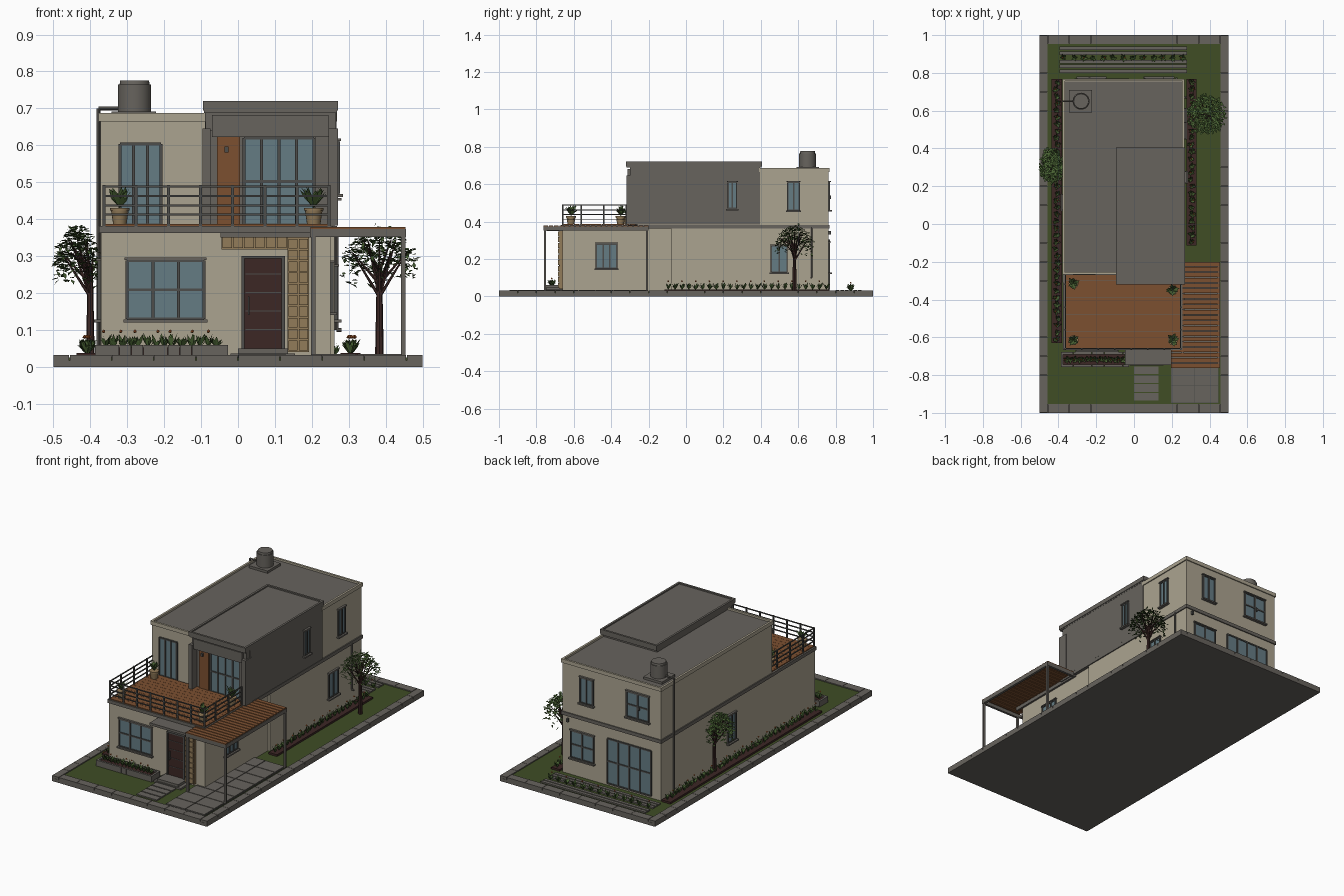
import bpy
import bmesh
import math
import random
from mathutils import Matrix, Vector

random.seed(4)
default_cube = bpy.data.objects.get("Cube")
if default_cube:
    bpy.data.objects.remove(default_cube, do_unlink=True)


def material(name, red, green, blue):
    mat = bpy.data.materials.new(name)
    mat.use_nodes = True
    mat.diffuse_color = (red, green, blue, 1)
    shader = next(n for n in mat.node_tree.nodes if n.type == "BSDF_PRINCIPLED")
    shader.inputs["Base Color"].default_value = (red, green, blue, 1)
    shader.inputs["Roughness"].default_value = .8
    return mat


plaster = material("beige plaster", .41, .37, .28)
concrete = material("grey concrete", .135, .125, .11)
metal = material("dark grey metal", .075, .075, .07)
glass = material("blue glass", .13, .2, .23)
wood = material("orange wood", .2, .08, .03)
grass = material("grass green", .05, .075, .018)
leaf = material("leaf green", .07, .13, .035)
dark_wood = material("dark brown", .045, .02, .018)
stone = material("tan stone", .29, .2, .1)
petal = material("orange petal", .5, .13, .03)


def finish(name, bm, mat, smooth=False):
    mesh = bpy.data.meshes.new(name)
    bm.to_mesh(mesh)
    bm.free()
    mesh.materials.append(mat)
    obj = bpy.data.objects.new(name, mesh)
    bpy.context.scene.collection.objects.link(obj)
    if smooth:
        bpy.ops.object.select_all(action="DESELECT")
        obj.select_set(True)
        bpy.context.view_layer.objects.active = obj
        bpy.ops.object.shade_smooth_by_angle(angle=math.radians(40))
    return obj


def boxes(name, mat, *bounds):
    """Each bound is x0, x1, y0, y1, z0, z1."""
    bm = bmesh.new()
    for a, b, c, d, e, f in bounds:
        place = Matrix.Translation(((a + b) / 2, (c + d) / 2, (e + f) / 2))
        size = Matrix.Diagonal((abs(b - a), abs(d - c), f - e, 1))
        bmesh.ops.create_cube(bm, size=1, matrix=place @ size)
    return finish(name, bm, mat)


def rod(bm, start, end, r1, r2, sides=8):
    start, end = Vector(start), Vector(end)
    turn = (end - start).to_track_quat("Z", "Y").to_matrix().to_4x4()
    bmesh.ops.create_cone(bm, cap_ends=True, segments=sides, radius1=r1, radius2=r2,
                          depth=(end - start).length,
                          matrix=Matrix.Translation((start + end) / 2) @ turn)


def steps(start, end, count):
    return [start + (end - start) * i / (count - 1) for i in range(count)]


def on_wall(side, plane, u0, u1, z0, z1, depth):
    out = plane + depth * (1 if side in ("right", "back") else -1)
    if side in ("front", "back"):
        return (u0, u1, min(plane, out), max(plane, out), z0, z1)
    return (min(plane, out), max(plane, out), u0, u1, z0, z1)


def window(name, side, plane, u0, u1, z0, z1, cols=2, rows=1, sill=True):
    boxes(name + "_glass", glass, on_wall(side, plane, u0, u1, z0, z1, .004))
    w = .004
    bars = [on_wall(side, plane, u - w, u + w, z0, z1, .009) for u in steps(u0, u1, cols + 1)]
    bars += [on_wall(side, plane, u0, u1, z - w, z + w, .008) for z in steps(z0, z1, rows + 1)]
    boxes(name + "_frame", metal, *bars)
    if sill:
        boxes(name + "_sill", concrete,
              on_wall(side, plane, u0 - .01, u1 + .01, z0 - .01, z0 - .002, .018),
              on_wall(side, plane, u0 - .007, u1 + .007, z1 + .002, z1 + .008, .012))


# Plot: slab, lawn and kerb blocks
boxes("plot_slab", concrete, (-.5, .5, -1, 1, 0, .018))
boxes("lawn", grass, (-.46, .46, -.955, .955, .018, .026))
kerb = []
for i in range(20):
    y = -1 + i * .1
    kerb += [(s * .5, s * .458, y + .001, y + .099, .018, .032) for s in (-1, 1)]
for i in range(8):
    x = -.456 + i * .114
    kerb += [(x + .001, x + .113, s, s * .953, .018, .032) for s in (-1, 1)]
boxes("kerb_blocks", concrete, *kerb)

# Paving: driveway, path, porch and rear strips
boxes("driveway_base", metal, (.195, .447, -.947, -.2, .02, .03))
boxes("driveway_pavers", concrete, *[
    (x, x + .121, -.945 + i * .093, -.856 + i * .093, .02, .035)
    for x in (.198, .323) for i in range(8)])
boxes("path_slabs", concrete, *[(0, .13, y, y + .04, .02, .033) for y in steps(-.935, -.795, 4)])
boxes("porch_step", concrete, (0, .135, -.745, -.65, .02, .05), (-.02, .155, -.75, -.65, .02, .036))
boxes("rear_strips", concrete, *[(-.395, .28, y, y + .019, .02, .034)
                                 for y in (.8, .825, .85, .895, .92)])

# House volumes
boxes("ground_floor", plaster, (-.37, .25, -.66, 0, .02, .365), (-.372, .262, -.08, .762, .02, .365))
boxes("floor_band", concrete, (-.376, .256, -.667, -.05, .362, .382),
      (-.378, .268, -.31, .768, .362, .382))
boxes("upper_floor", plaster, (-.372, .262, -.262, .762, .38, .672))
boxes("main_roof", concrete, (-.365, .255, -.255, .755, .66, .677))
boxes("parapet", plaster, (-.378, -.366, -.268, .768, .665, .687), (.256, .268, .39, .768, .665, .687),
      (-.378, .268, .756, .768, .665, .687), (-.378, -.08, -.268, -.256, .665, .687))
boxes("grey_volume", concrete, (-.09, .267, -.27, .395, .383, .69))
boxes("grey_fins", concrete, (-.096, -.074, -.318, -.26, .383, .645), (.245, .271, -.318, -.26, .383, .645),
      (.208, .246, -.29, -.26, .383, .64))
boxes("grey_header", concrete, (-.07, .245, -.312, -.26, .622, .682), (-.088, .264, -.3, -.26, .64, .69))
boxes("grey_roof", concrete, (-.092, .268, -.317, .403, .688, .713),
      (-.095, -.083, -.32, .406, .695, .72), (.259, .271, -.32, .406, .695, .72),
      (-.095, .271, -.32, -.308, .695, .72), (-.095, .271, .394, .406, .695, .72))

# Openings
window("front_window", "front", -.66, -.3, -.092, .13, .288, 3, 2)
window("balcony_window", "front", -.262, -.32, -.208, .385, .604, 3, 1, False)
window("balcony_door", "front", -.27, .016, .206, .385, .62, 4, 2, False)
window("side_window_front", "right", .25, -.48, -.37, .15, .28, 3)
window("side_window_rear", "right", .262, .457, .54, .13, .27)
window("upper_side_slit", "right", .267, .225, .27, .47, .61)
window("upper_side_window", "right", .262, .545, .605, .46, .61)
window("upper_rear_window_a", "back", .762, .065, .145, .465, .61)
window("upper_rear_window_b", "back", .762, -.295, -.155, .465, .61, 2, 2)
window("rear_window", "back", .762, .06, .205, .13, .285, 2, 2)
window("rear_door", "back", .762, -.31, -.03, .04, .3, 4, 2, False)
window("left_window", "left", -.372, .08, .15, .13, .285)
boxes("wood_panel", wood, (-.057, .006, -.279, -.265, .383, .622))
boxes("panel_lamp", metal, (-.036, -.026, -.292, -.275, .58, .597))
boxes("rear_lamp", metal, (-.24, -.23, .76, .775, .52, .54), (.22, .23, .76, .775, .33, .35))

# Front door with grooves, frame and handle
boxes("front_door", dark_wood, (.018, .118, -.668, -.65, .05, .294))
boxes("door_trim", metal, (.009, .018, -.673, -.65, .05, .3), (.118, .127, -.673, -.65, .05, .3),
      (.01, .126, -.673, -.65, .293, .301), (.027, .031, -.68, -.66, .14, .19),
      *[(.02, .116, -.67, -.66, z, z + .003) for z in steps(.1, .25, 4)])

# Stone cladding and canopy
boxes("cladding_back", stone, (.134, .192, -.676, -.65, .04, .352), (-.045, .134, -.668, -.65, .318, .352))
tiles = [(x, x + .024, -.684, -.67, z, z + .027) for x in (.137, .165) for z in steps(.045, .32, 10)]
tiles += [(x, x + .026, -.673, -.66, .322, .35) for x in steps(-.042, .105, 6)]
boxes("cladding_tiles", stone, *tiles)
boxes("porch_canopy", concrete, (-.047, .2, -.747, -.65, .35, .364))

# Balcony deck and railing
boxes("deck_boards", wood, *[(-.366, .248, y, y + .029, .38, .387) for y in steps(-.66, -.3, 13)])
rails = []
for z in (.41, .435, .46, .486):
    rails += [(-.366, .25, -.663, -.657, z, z + .005),
              (-.366, -.36, -.66, -.27, z, z + .005), (.244, .25, -.66, -.31, z, z + .005)]
posts = [(x, -.66) for x in steps(-.363, .247, 8)]
posts += [(x, y) for x in (-.363, .247) for y in steps(-.56, -.32, 3)]
rails += [(x - .004, x + .004, y - .004, y + .004, .38, .492) for x, y in posts]
boxes("balcony_railing", metal, *rails)

# Pergola
boxes("pergola_frame", concrete, (.195, .455, -.762, -.748, .352, .374), (.441, .455, -.762, -.2, .352, .374),
      (.252, .455, -.214, -.2, .352, .374), (.251, .262, -.7, -.2, .352, .374),
      *[(x - .006, x + .006, y - .006, y + .006, .03, .36)
        for x, y in ((.204, -.754), (.448, -.754), (.448, -.208))])
slats = [(.256 if y > -.675 else .196, .453, y, y + .0235, .372, .379) for y in steps(-.762, -.224, 20)]
boxes("pergola_slats", wood, *slats)

# Water tank and pipes
boxes("tank_plinth", concrete, (-.343, -.222, .59, .71, .67, .691))
bm = bmesh.new()
rod(bm, (-.28, .65, .69), (-.28, .65, .765), .045, .045, 28)
rod(bm, (-.28, .65, .763), (-.28, .65, .776), .041, .039, 28)
finish("water_tank", bm, concrete, True)
bm = bmesh.new()
for points in (((-.3, .65, .7), (-.378, .65, .7), (-.378, .65, .03)), ((.267, .67, .37), (.267, .67, .1), (.28, .67, .1))):
    for p, q in zip(points, points[1:]):
        rod(bm, p, q, .005, .005)
finish("drain_pipes", bm, concrete, True)

# Planting beds
boxes("bed_edging", dark_wood, (-.437, -.38, -.63, .768, .02, .037), (.278, .332, -.115, .768, .02, .037),
      (-.375, -.05, -.748, -.688, .02, .052))
blocks = [(x + .001, x + .033, y, y + .012, .02, .06) for y in (-.757, -.69) for x in steps(-.388, -.06, 11)]
blocks += [(x, x + .012, -.75, -.685, .02, .06) for x in (-.387, -.04)]
boxes("bed_blocks", concrete, *blocks)

greens, flowers = bmesh.new(), bmesh.new()


def blade(bm, base, tip, width):
    """A pointed leaf made of one diamond face."""
    base, tip = Vector(base), Vector(tip)
    side = (tip - base).cross(Vector((random.uniform(-.3, .3), .2, 1))).normalized() * width
    mid = base.lerp(tip, .55) + Vector((0, 0, width * .4))
    bm.faces.new([bm.verts.new(p) for p in (base, mid + side, tip, mid - side)])


def tuft(x, y, z, spread, height, count=9, flower=False):
    for i in range(count):
        turn = math.tau * i / count + random.uniform(-.3, .3)
        reach = spread * random.uniform(.4, 1)
        blade(greens, (x, y, z), (x + reach * math.cos(turn), y + reach * math.sin(turn),
                                  z + height * random.uniform(.5, 1)), spread * .22)
    if flower:
        spot = Matrix.Translation((x + random.uniform(-.01, .01), y, z + height * 1.1))
        bmesh.ops.create_icosphere(flowers, subdivisions=1, radius=.005, matrix=spot)


rows = [(-.408, y, .035) for y in steps(-.61, .75, 38)]
rows += [(.305, y, .035) for y in steps(-.095, .75, 24)]
rows += [(x, -.718, .05) for x in steps(-.36, -.06, 14)]
rows += [(x, .88, .026) for x in steps(-.37, .26, 13)]
for i, (x, y, z) in enumerate(rows):
    tuft(x + random.uniform(-.005, .005), y, z, .024, .042, 9, i % 2 == 0)

# Balcony pots
bm = bmesh.new()
for x, y in ((-.32, -.315), (.205, -.35), (-.32, -.615), (.205, -.615)):
    rod(bm, (x, y, .386), (x, y, .425), .018, .024, 16)
    rod(bm, (x, y, .423), (x, y, .431), .026, .026, 16)
    tuft(x, y, .43, .04, .06, 16)
finish("balcony_pots", bm, stone, True)
finish("bed_plants", greens, leaf)
finish("bed_flowers", flowers, petal)


# Trees: trunk, forked branches and a domed leaf crown
def tree(name, x, y, radius, squash, shift):
    trunk, crown = bmesh.new(), bmesh.new()
    rod(trunk, (x, y, .02), (x, y, .27), .012, .007)
    for i in range(16):
        turn = math.tau * i / 16
        reach = radius * (.8 if i % 2 else .45)
        end = Vector((x + shift + squash * reach * math.cos(turn), y + reach * math.sin(turn),
                      .31 if i % 2 else .345))
        rod(trunk, (x, y, .19 + .07 * (i % 3) / 2), end, .005, .0015, 5)
    for i in range(520):
        turn, r = random.uniform(0, math.tau), math.sqrt(random.random())
        height = .38 - .09 * r * r - random.random() ** 2 * .075
        base = Vector((x + shift + squash * radius * r * math.cos(turn), y + radius * r * math.sin(turn), height))
        tip = Vector([random.uniform(-1, 1), random.uniform(-1, 1), random.uniform(-.5, .3)]).normalized()
        blade(crown, base, base + tip * .021, .0055)
    finish(name + "_trunk", trunk, dark_wood, True)
    finish(name + "_crown", crown, leaf)


tree("right_tree", .383, .58, .1, 1, 0)
tree("left_tree", -.4, .31, .09, .65, -.035)
